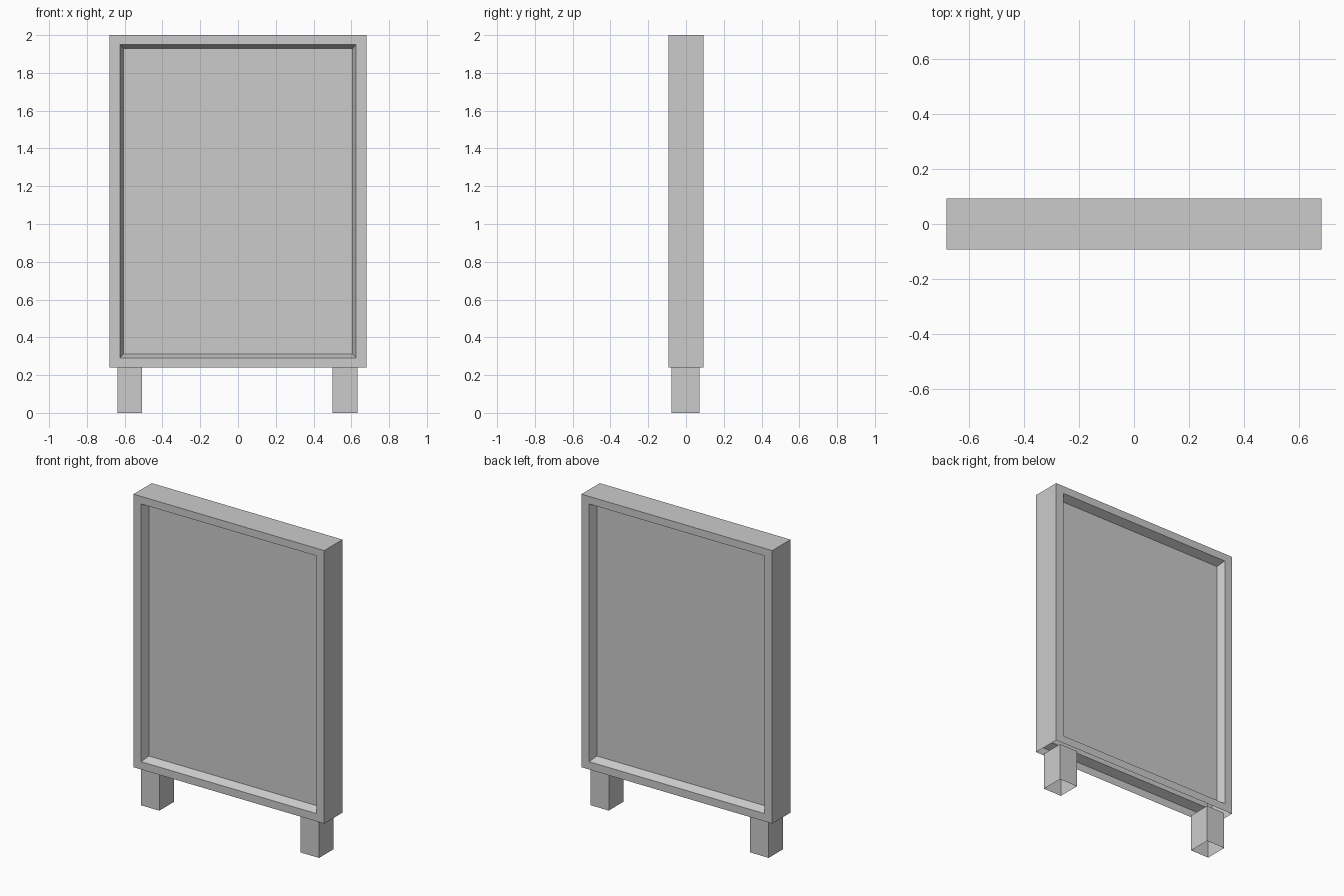
import bpy, bmesh

if "Cube" in bpy.data.objects:
    bpy.data.objects.remove(bpy.data.objects["Cube"])

FRAME_BOTTOM, TOP = 0.24, 2.0
HALF_D = 0.093


def finish(bm, name):
    bmesh.ops.recalc_face_normals(bm, faces=bm.faces)
    mesh = bpy.data.meshes.new(name)
    bm.to_mesh(mesh)
    bm.free()
    obj = bpy.data.objects.new(name, mesh)
    bpy.context.collection.objects.link(obj)
    return obj


def ring(bm, half_w, y, z0, z1):
    pts = [(-half_w, z0), (half_w, z0), (half_w, z1), (-half_w, z1)]
    return [bm.verts.new((x, y, z)) for x, z in pts]


def bridge(bm, a, b, sides=range(4)):
    for i in sides:
        j = (i + 1) % 4
        bm.faces.new((a[i], a[j], b[j], b[i]))


# Display case: hollow shell, open underneath, with a tapered recess front and back
bm = bmesh.new()
outers = []
for s in (-1, 1):
    outer = ring(bm, 0.68, s * HALF_D, FRAME_BOTTOM, TOP)
    lip = ring(bm, 0.625, s * HALF_D, 0.29, 1.951)
    panel = ring(bm, 0.606, s * (HALF_D - 0.05), 0.313, 1.928)
    bridge(bm, outer, lip)
    bridge(bm, lip, panel)
    bm.faces.new(panel)
    outers.append(outer)
bridge(bm, *outers, sides=(1, 2, 3))
finish(bm, "display_case")

# Legs: square tubes, open at the ends
for name, x0, x1 in (("left_leg", -0.639, -0.507), ("right_leg", 0.501, 0.632)):
    bm = bmesh.new()
    loops = []
    for z in (0, FRAME_BOTTOM):
        loops.append([bm.verts.new((x, y, z)) for x, y in
                      ((x0, -0.077), (x1, -0.077), (x1, 0.071), (x0, 0.071))])
    bridge(bm, *loops)
    finish(bm, name)
